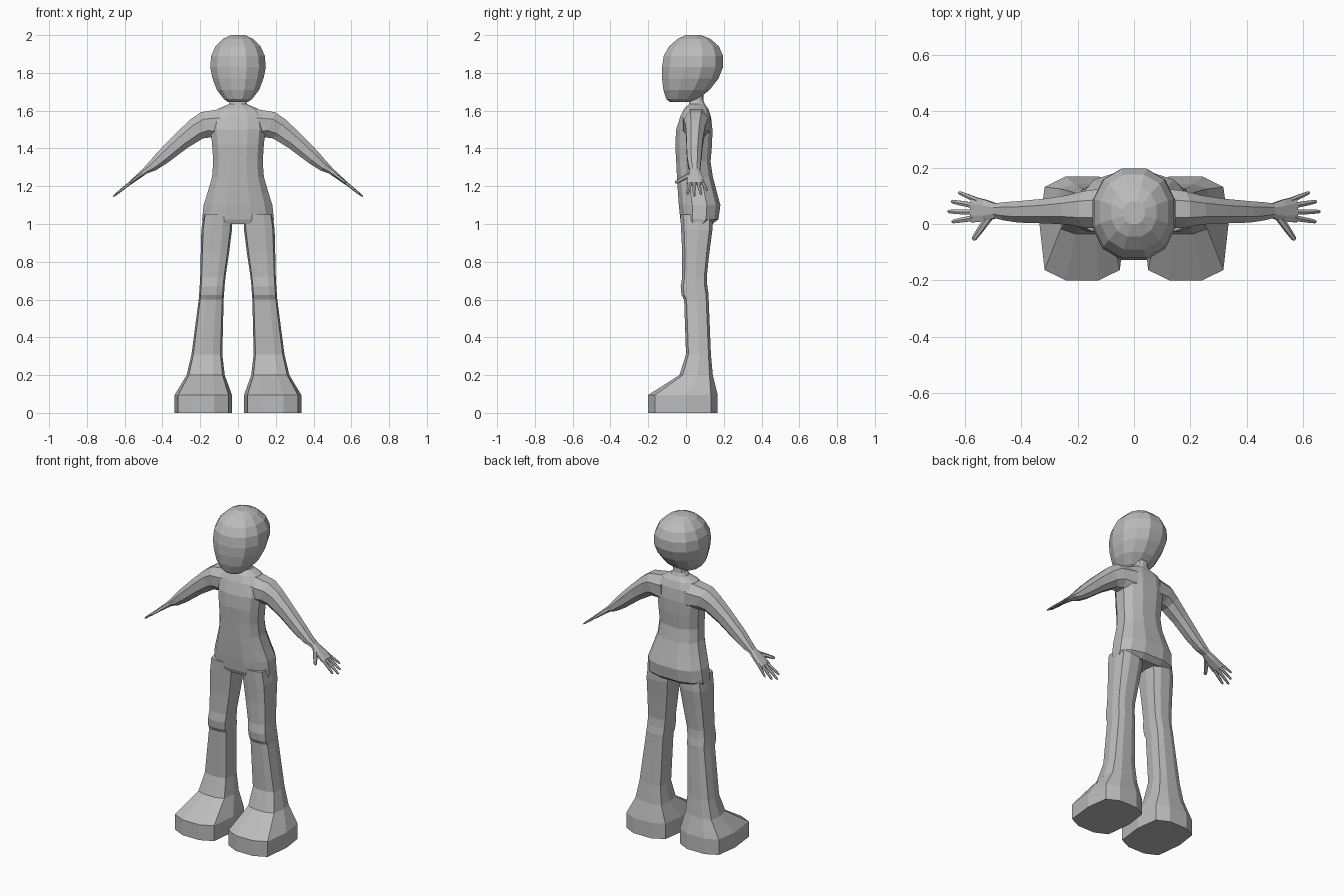
import bpy, bmesh, math
from mathutils import Vector

if "Cube" in bpy.data.objects:
    bpy.data.objects.remove(bpy.data.objects["Cube"])

grey = bpy.data.materials.new("plain grey")
grey.diffuse_color = (0.5, 0.5, 0.5, 1)
grey.use_nodes = True
grey.node_tree.nodes["Principled BSDF"].inputs["Base Color"].default_value = grey.diffuse_color


def loft(name, rings, mirror=False):
    """Skin a closed tube through rings that have equal point counts."""
    bm = bmesh.new()
    loops = [[bm.verts.new(p) for p in ring] for ring in rings]
    n = len(loops[0])
    for a, b in zip(loops, loops[1:]):
        for i in range(n):
            j = (i + 1) % n
            bm.faces.new((a[i], a[j], b[j], b[i]))
    bm.faces.new(loops[0][::-1])
    bm.faces.new(loops[-1])
    bmesh.ops.recalc_face_normals(bm, faces=bm.faces)
    mesh = bpy.data.meshes.new(name)
    bm.to_mesh(mesh)
    bm.free()
    mesh.materials.append(grey)
    ob = bpy.data.objects.new(name, mesh)
    bpy.context.collection.objects.link(ob)
    if mirror:
        mod = ob.modifiers.new("mirror", 'MIRROR')
        mod.use_mirror_merge = False
    return ob


def power(v, p):
    return math.copysign(abs(v) ** p, v)


def oval(n, p=1.0):
    """Unit oval with a flat side at front; p below 1 makes it boxier."""
    pts = []
    for i in range(n):
        a = 2 * math.pi * (i + 0.5) / n
        pts.append((power(math.cos(a), p), power(math.sin(a), p)))
    s = max(q[0] for q in pts)
    t = max(q[1] for q in pts)
    return [(x / s, y / t) for x, y in pts]


def level(shape, z, x0, x1, y0, y1):
    """Horizontal ring filling the given x and y range."""
    cx, cy, rx, ry = (x0 + x1) / 2, (y0 + y1) / 2, (x1 - x0) / 2, (y1 - y0) / 2
    return [(cx + rx * u, cy + ry * v, z) for u, v in shape]


# Head: z, half width, front y, back y
head = [
    (1.645, .052, -.085, .02), (1.662, .075, -.105, .065),
    (1.71, .112, -.12, .125), (1.77, .135, -.127, .172),
    (1.83, .147, -.127, .196), (1.89, .142, -.118, .196),
    (1.94, .12, -.09, .175), (1.98, .08, -.045, .13), (2.0, .038, 0, .08),
]
shape = oval(12, .9)
loft("head", [level(shape, z, -w, w, f, b) for z, w, f, b in head])

# Torso with hips, chest and neck
torso = [
    (1.0, .185, -.02, .14), (1.025, .19, -.03, .172), (1.1, .182, -.038, .182),
    (1.17, .16, -.043, .163), (1.25, .137, -.048, .142), (1.33, .131, -.052, .13),
    (1.42, .137, -.057, .138), (1.5, .145, -.052, .14), (1.57, .14, -.03, .132),
    (1.61, .105, -.01, .118), (1.634, .05, .015, .1), (1.655, .038, .02, .093),
    (1.72, .036, .02, .09),
]
shape = oval(12, .8)
loft("torso", [level(shape, z, -w, w, f, b) for z, w, f, b in torso])

# Leg and flared foot: z, inner x, outer x, front y, back y
half = [(.38, -1), (.88, -.8), (1, .08), (.88, .8), (.4, 1)]
shape = half + [(-u, v) for u, v in reversed(half)]
leg = [
    (0, .032, .335, -.2, .168), (.095, .032, .335, -.2, .168),
    (.2, .07, .272, -.035, .142), (.31, .083, .246, 0, .132),
    (.6, .076, .208, -.01, .12), (.625, .074, .206, -.024, .12),
    (.67, .071, .203, -.028, .113), (.72, .066, .2, -.02, .11),
    (.85, .047, .197, -.02, .124), (.97, .032, .194, -.026, .14),
    (1.05, .028, .183, -.03, .14),
]
loft("leg", [level(shape, *r) for r in leg], mirror=True)

# Arm and palm: x, z, y, half thickness, half width, tilt of ring
arm = [
    (.08, 1.525, .055, .085, .075, 5), (.17, 1.525, .052, .072, .064, 23),
    (.22, 1.502, .05, .06, .052, 36), (.30, 1.44, .046, .049, .044, 40),
    (.40, 1.352, .043, .039, .038, 40), (.455, 1.305, .045, .028, .032, 40),
    (.49, 1.282, .047, .017, .026, 39), (.53, 1.25, .047, .013, .04, 39),
    (.575, 1.214, .052, .009, .046, 39),
]
rings = []
for x, z, y, h, w, tilt in arm:
    t = math.radians(tilt)
    rings.append([(x + h * v * math.sin(t), y + w * u, z + h * v * math.cos(t))
                  for u, v in oval(8, .9)])
loft("arm", rings, mirror=True)


def hand_point(x, y):
    """Point on the sloping plane of the hand."""
    return Vector((x, y, 1.282 - (x - .49) * .8))


# Fingers and thumb: base x, y, tip x, y, base radius
fingers = {
    "thumb": (.515, .022, .57, -.056, .013),
    "index_finger": (.565, .022, .645, .008, .010),
    "middle_finger": (.565, .042, .66, .044, .010),
    "ring_finger": (.565, .065, .647, .08, .010),
    "little_finger": (.555, .084, .622, .112, .009),
}
for name, (x0, y0, x1, y1, r) in fingers.items():
    a, b = hand_point(x0, y0), hand_point(x1, y1)
    axis = (b - a).normalized()
    up = Vector((.625, 0, .78))
    side = axis.cross(up).normalized()
    rings = []
    for t, k in ((0, 1), (.55, .85), (.93, .65), (1, .35)):
        c = a.lerp(b, t)
        rings.append([c + side * (u * r * k) + up * (v * r * k * .85)
                      for u, v in oval(6)])
    loft(name, rings, mirror=True)
